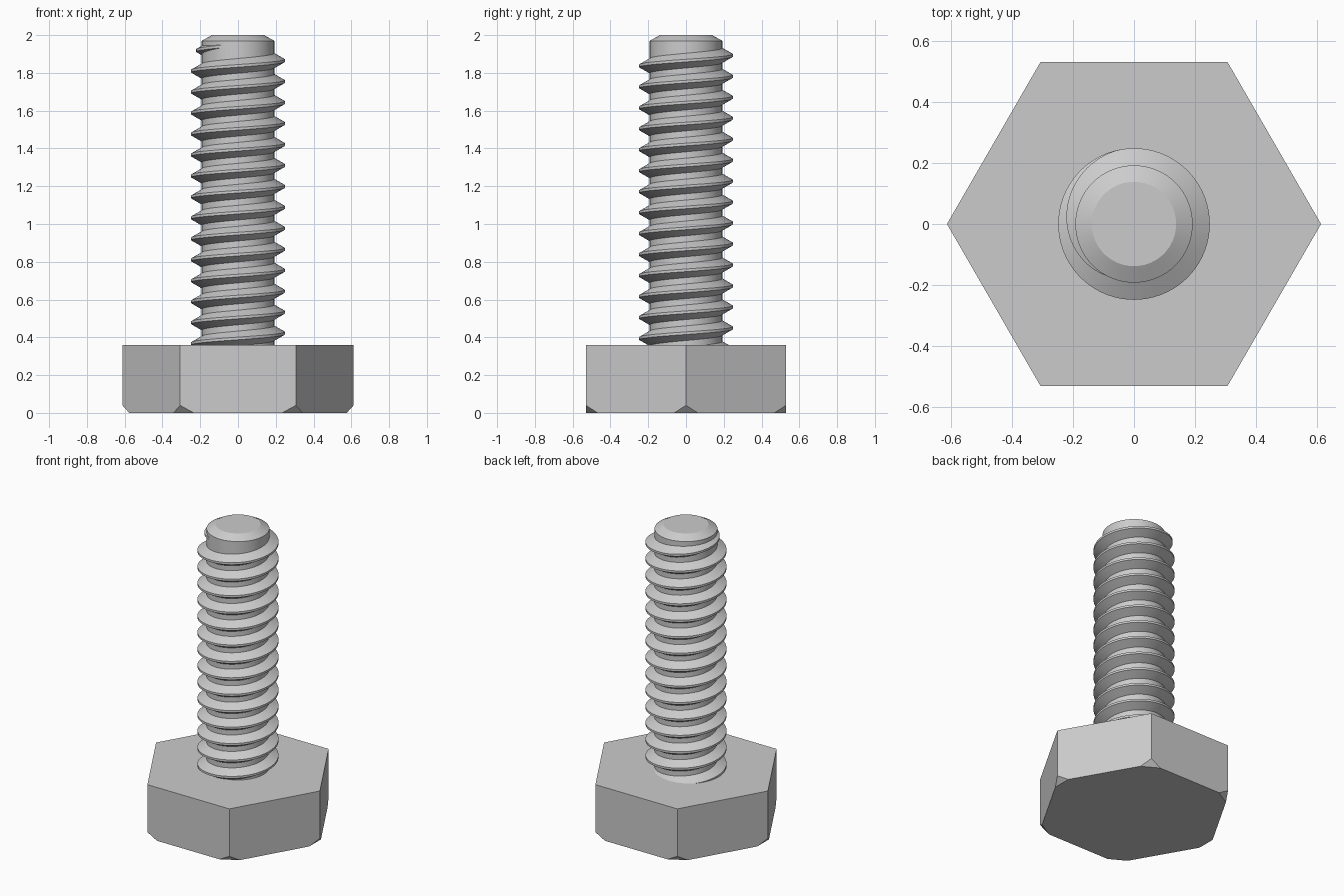
import bpy
import bmesh
from math import cos, sin, tau, radians, floor

cube = bpy.data.objects.get("Cube")
if cube:
    bpy.data.objects.remove(cube, do_unlink=True)

steel = bpy.data.materials.new("steel_grey")
steel.use_nodes = True
GREY = (0.6, 0.6, 0.6, 1.0)
steel.diffuse_color = GREY
steel.node_tree.nodes["Principled BSDF"].inputs["Base Color"].default_value = GREY

HEAD_R, HEAD_H = 0.612, 0.36
CORE_R, CREST_R = 0.192, 0.248
PITCH = 0.111
STEPS = 72


def polar(radius, angle, z):
    return (radius * cos(angle), radius * sin(angle), z)


def finish(name, bm, smooth=False):
    bmesh.ops.recalc_face_normals(bm, faces=bm.faces)
    mesh = bpy.data.meshes.new(name)
    bm.to_mesh(mesh)
    bm.free()
    mesh.materials.append(steel)
    obj = bpy.data.objects.new(name, mesh)
    bpy.context.collection.objects.link(obj)
    if smooth:
        bpy.ops.object.select_all(action='DESELECT')
        obj.select_set(True)
        bpy.context.view_layer.objects.active = obj
        bpy.ops.object.shade_smooth_by_angle(angle=radians(25))
    return obj


def loft(bm, rings, wrap=True):
    """Skin closed rings of points and cap both ends."""
    rows = [[bm.verts.new(p) for p in ring] for ring in rings]
    for a, b in zip(rows, rows[1:]):
        n = len(a)
        for i in range(n):
            j = (i + 1) % n
            bm.faces.new((a[i], a[j], b[j], b[i]))
    bm.faces.new(rows[0])
    bm.faces.new(rows[-1])


# Hexagonal head with its lower corners chamfered
bm = bmesh.new()
loft(bm, [[polar(HEAD_R, tau * i / 6, z) for i in range(6)] for z in (0, HEAD_H)])
for i in range(6):
    a = tau * i / 6
    bevel_normal = (0.04 * cos(a), 0.04 * sin(a), -0.036)
    cut = bmesh.ops.bisect_plane(
        bm, geom=bm.verts[:] + bm.edges[:] + bm.faces[:],
        plane_co=polar(HEAD_R, a, 0.04), plane_no=bevel_normal, clear_outer=True)
    rim = [e for e in cut["geom_cut"] if isinstance(e, bmesh.types.BMEdge)]
    bmesh.ops.holes_fill(bm, edges=rim, sides=0)
finish("hex_head", bm)

# Shank core with a chamfered tip
bm = bmesh.new()
profile = [(CORE_R, HEAD_H - 0.1), (CORE_R, 1.97), (0.138, 2.0)]
loft(bm, [[polar(r, tau * i / STEPS, z) for i in range(STEPS)] for r, z in profile])
finish("shank", bm, smooth=True)

# Helical thread that sinks into the core at its upper end
CREST_Z = 1.865
start = -tau * floor((CREST_Z - HEAD_H + PITCH) / PITCH)
runout, end = radians(100), radians(255)
count = round((end - start) / tau * STEPS)
section = [(0.0, -0.007), (0.0, 0.007), (-0.065, 0.044), (-0.065, -0.044)]
rings = []
for k in range(count + 1):
    a = start + (end - start) * k / count
    sink = max(0.0, (a - runout) / (end - runout))
    r = CREST_R - 0.062 * sink ** 1.2
    z = CREST_Z + PITCH * a / tau
    rings.append([polar(r + dr, a, z + dz) for dr, dz in section])
bm = bmesh.new()
loft(bm, rings)
finish("thread", bm, smooth=True)
